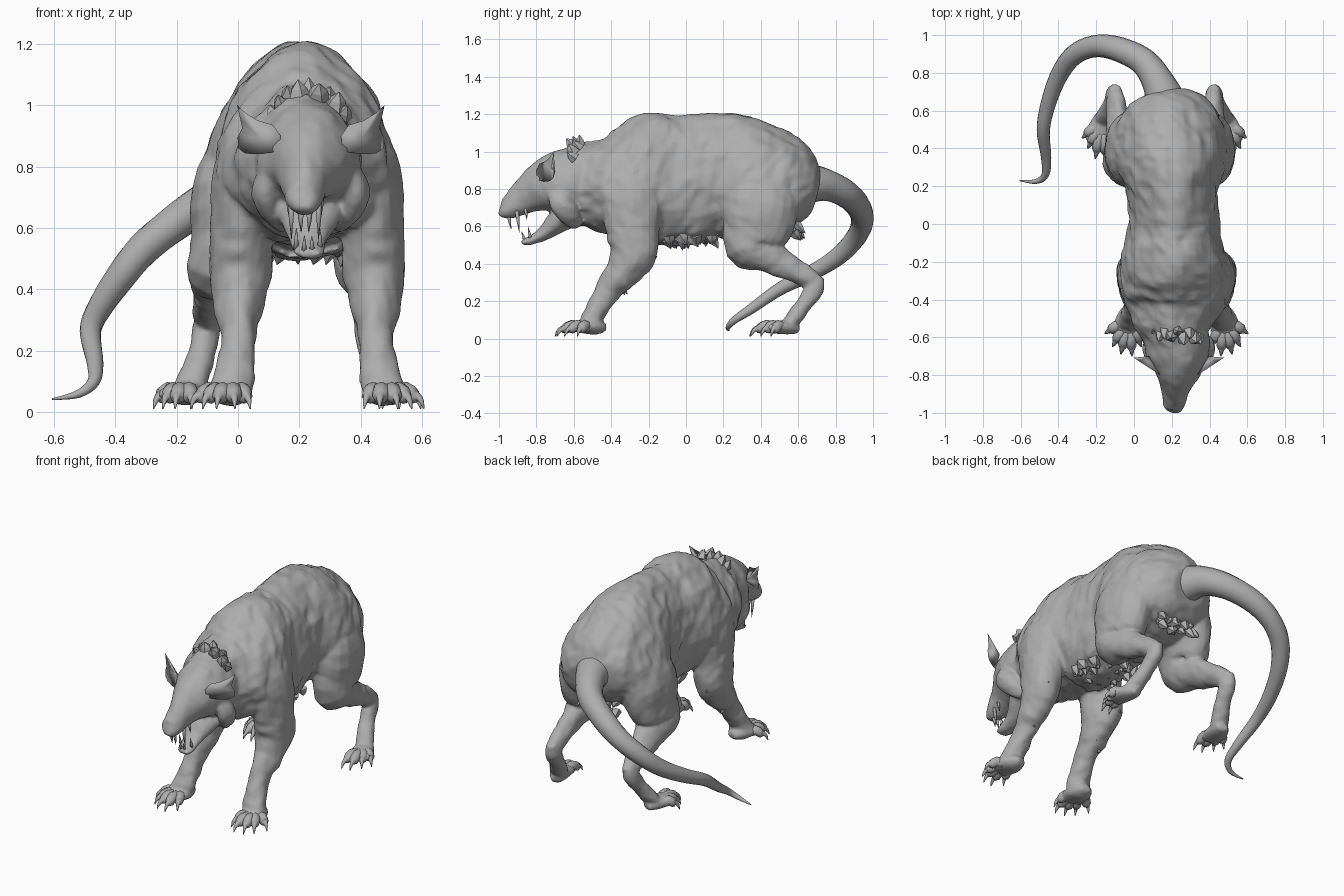
import bpy, bmesh, math, random
from mathutils import Vector, noise

random.seed(4)
X, Z = Vector((1, 0, 0)), Vector((0, 0, 1))
fur = bpy.data.materials.new("grey fur")
fur.diffuse_color = (0.42, 0.42, 0.42, 1)


def curve(pts, steps):
    """Catmull-Rom through rows of (x, y, z, half width, half depth)."""
    out = []
    for i in range(len(pts) - 1):
        p0, p1 = pts[max(i - 1, 0)], pts[i]
        p2, p3 = pts[i + 1], pts[min(i + 2, len(pts) - 1)]
        for s in range(steps):
            t = s / steps
            out.append([0.5 * (2 * b + (c - a) * t + (2 * a - 5 * b + 4 * c - d) * t * t
                               + (3 * b - a - 3 * c + d) * t ** 3)
                        for a, b, c, d in zip(p0, p1, p2, p3)])
    return out + [list(pts[-1])]


def tube(bm, pts, sides=16, steps=4, ref=X, egg=0.0, rough=0.0, mirror=None):
    """Closed loft of elliptical rings; mirror(z) gives the x of the mirror plane."""
    rows = curve(pts, steps)
    rings = []
    for i, r in enumerate(rows):
        c = Vector(r[:3])
        t = (Vector(rows[min(i + 1, len(rows) - 1)][:3])
             - Vector(rows[max(i - 1, 0)][:3])).normalized()
        side = (ref - t * ref.dot(t)).normalized()
        up = side.cross(t)
        ring = []
        for k in range(sides):
            w = math.tau * k / sides
            d = side * (max(r[3], .001) * math.cos(w) * (1 - egg * math.sin(w))) \
                + up * (max(r[4], .001) * math.sin(w))
            p = c + d
            if rough:
                p += d.normalized() * rough * (noise.noise(p * 8) + 0.8 * noise.noise(p * 22))
            if mirror:
                p.x = 2 * mirror(p.z) - p.x
            ring.append(bm.verts.new(p))
        rings.append(ring)
    faces = [bm.faces.new(rings[0]), bm.faces.new(rings[-1][::-1])]
    for a, b in zip(rings, rings[1:]):
        for k in range(sides):
            j = (k + 1) % sides
            faces.append(bm.faces.new((a[k], b[k], b[j], a[j])))
    bmesh.ops.recalc_face_normals(bm, faces=faces)


def spike(bm, base, tip, r, mirror=None, sides=5):
    """Tapered, slightly bulged spike for teeth and fur tufts."""
    b, t = Vector(base), Vector(tip)
    d = t - b
    ref = X if abs(d.normalized().x) < 0.8 else Z
    m = b + d * 0.5
    tube(bm, [(*b, r, r), (*m, r * .7, r * .7), (*t, .001, .001)], sides, 1, ref, mirror=mirror)


def finish(name, bm, smooth=True):
    me = bpy.data.meshes.new(name)
    bm.to_mesh(me)
    bm.free()
    me.materials.append(fur)
    for p in me.polygons:
        p.use_smooth = smooth
    ob = bpy.data.objects.new(name, me)
    bpy.context.collection.objects.link(ob)
    return ob


# mirror planes of the posed limbs; the hind one leans with height
def front(z): return .225
def hind(z): return .16 + .03 * min(max((z - .3) / .3, 0), 1)
def head(z): return .237


# --- skin: torso, skull and legs blended into one surface
skin = bmesh.new()
tube(skin, [(.22, -.70, .83, .13, .15), (.215, -.6, .83, .165, .21), (.21, -.5, .825, .22, .235),
            (.215, -.4, .82, .265, .265), (.215, -.3, .835, .285, .30), (.215, -.2, .855, .28, .345),
            (.215, -.1, .845, .255, .345), (.215, 0, .85, .24, .345), (.205, .15, .875, .238, .335),
            (.2, .3, .86, .285, .33), (.19, .45, .835, .29, .295), (.185, .57, .81, .255, .24),
            (.18, .65, .79, .205, .18), (.175, .69, .78, .12, .11)], 40, 5, egg=.14, rough=.018)
# skull and snout
tube(skin, [(.212, -.997, .69, .024, .026), (.214, -.97, .69, .052, .05), (.217, -.9, .73, .07, .08),
            (.225, -.84, .77, .09, .10), (.233, -.77, .81, .132, .135), (.233, -.70, .83, .165, .165),
            (.228, -.62, .84, .17, .18), (.22, -.55, .84, .17, .19)], 24, 4, egg=.14, rough=.008)
# lower jaw
tube(skin, [(.225, -.875, .515, .035, .014), (.23, -.84, .522, .056, .022), (.23, -.77, .555, .064, .036),
            (.235, -.68, .63, .10, .065), (.23, -.6, .69, .14, .10)], 16, 4, rough=.008)
# cheek folds hanging behind the mouth
for m in (None, head):
    tube(skin, [(.36, -.72, .80, .02, .03), (.385, -.67, .73, .045, .06),
                (.36, -.62, .66, .045, .06), (.32, -.58, .60, .02, .03)], 12, 4, rough=.01, mirror=m)
front_leg = [(.36, -.30, .92, .10, .14), (.415, -.29, .77, .115, .165), (.435, -.28, .6, .108, .145),
             (.445, -.28, .47, .102, .127), (.445, -.33, .37, .085, .10), (.445, -.40, .28, .063, .075),
             (.455, -.46, .18, .06, .064), (.465, -.505, .10, .07, .055), (.475, -.53, .05, .07, .035)]
front_paw = [(.46, -.43, .055, .03, .02), (.47, -.48, .065, .065, .045),
             (.485, -.56, .065, .08, .035), (.495, -.60, .055, .07, .02)]
thigh = [(.30, .42, .90, .11, .14), (.39, .40, .75, .13, .20), (.41, .375, .6, .122, .195),
         (.415, .35, .50, .105, .14), (.42, .45, .44, .08, .092), (.425, .56, .38, .055, .07),
         (.42, .67, .315, .042, .052), (.42, .72, .285, .025, .03)]
shin = [(.42, .71, .33, .03, .03), (.425, .69, .27, .045, .05), (.44, .635, .19, .045, .045),
        (.465, .58, .11, .05, .045), (.485, .54, .06, .055, .035)]
hind_paw = [(.47, .60, .045, .03, .02), (.485, .55, .06, .055, .038),
            (.51, .47, .06, .07, .033), (.52, .43, .05, .058, .02)]
for m in (None, front):
    tube(skin, front_leg, 20, 4, rough=.012, mirror=m)
    tube(skin, front_paw, 16, 3, mirror=m)
for m in (None, hind):
    tube(skin, thigh, 20, 4, rough=.012, mirror=m)
    tube(skin, shin, 14, 3, rough=.008, mirror=m)
    tube(skin, hind_paw, 16, 3, mirror=m)
body = finish("body", skin)
rm = body.modifiers.new("blend", 'REMESH')
rm.mode, rm.voxel_size, rm.use_smooth_shade = 'VOXEL', .011, True
sm = body.modifiers.new("soften", 'SMOOTH')
sm.factor, sm.iterations = .5, 2


# --- toes with hooked claws
def toes(name, root, tips, plane):
    for label, m in (("left", None), ("right", plane)):
        bm = bmesh.new()
        for tx, ty in tips:
            a, b = Vector((*root, .06)), Vector((tx, ty, .01))
            row = []
            for f, z, r in ((.3, .06, .03), (.55, .07, .03), (.75, .052, .026),
                            (.84, .052, .014), (.93, .038, .009), (1, .012, .002)):
                p = a.lerp(b, f)
                row.append((p.x, p.y, z, r, r))
            tube(bm, row, 8, 2, Z, mirror=m)
        finish(f"{label}_{name}_toes", bm)


toes("front", (.475, -.50), [(.41, -.65), (.46, -.70), (.52, -.69), (.565, -.65), (.605, -.58)], front)
toes("hind", (.49, .54), [(.47, .34), (.525, .345), (.565, .40), (.595, .455)], hind)

# --- tail sweeping round to one side
bm = bmesh.new()
path = [(.18, .56, .83, .13), (.165, .65, .83, .11), (.125, .755, .82, .085), (.05, .86, .77, .073),
        (-.08, .925, .70, .066), (-.2, .942, .62, .059), (-.31, .90, .53, .054), (-.39, .80, .43, .048),
        (-.45, .65, .34, .041), (-.48, .50, .265, .035), (-.465, .35, .16, .027), (-.47, .26, .10, .02),
        (-.52, .225, .06, .013), (-.605, .23, .043, .003)]
tube(bm, [(*p, p[3]) for p in path], 16, 5, Z)
finish("tail", bm)

# --- ears: pointed cups with a round lower lobe
outline = [(.34, .85), (.335, .90), (.36, .935), (.41, .95), (.45, .975), (.477, 1.0), (.468, .96),
           (.46, .925), (.475, .895), (.474, .86), (.45, .842), (.40, .84)]
for label, m in (("left", None), ("right", head)):
    bm = bmesh.new()
    rim = [bm.verts.new((x, -.80 + (x - .335) * .65, z)) for x, z in outline]
    inner, back = bm.verts.new((.405, -.725, .895)), bm.verts.new((.395, -.70, .89))
    for i, v in enumerate(rim):
        w = rim[(i + 1) % len(rim)]
        bm.faces.new((v, w, inner))
        bm.faces.new((w, v, back))
    if m:
        for v in bm.verts:
            v.co.x = 2 * m(0) - v.co.x
    bmesh.ops.recalc_face_normals(bm, faces=bm.faces)
    finish(f"{label}_ear", bm)

# --- teeth
bm = bmesh.new()
for m in (None, lambda z: .218):
    spike(bm, (.232, -.95, .665), (.230, -.935, .585), .012, m)
    spike(bm, (.262, -.905, .69), (.262, -.89, .565), .012, m)
    spike(bm, (.27, -.86, .70), (.27, -.85, .635), .010, m)
for m in (None, lambda z: .228):
    spike(bm, (.240, -.86, .52), (.240, -.88, .575), .010, m)
    spike(bm, (.266, -.83, .53), (.266, -.845, .60), .010, m)
finish("teeth", bm)

# --- matted fur tufts: neck ruff, belly fringe, rump
U = random.uniform
bm = bmesh.new()
for i in range(9):
    w = math.radians(42 + 96 * i / 8)
    b = Vector((.23 + .15 * math.cos(w), -.58 + U(-.025, .02), .83 + .20 * math.sin(w)))
    d = Vector((math.cos(w) * .02, U(-.05, .01), math.sin(w) * U(.04, .065)))
    spike(bm, b, b + d, U(.03, .04))
finish("neck_ruff", bm, False)

bm = bmesh.new()
for i in range(30):
    b = Vector((U(.08, .35), U(-.15, .15), .55))
    spike(bm, b, b + Vector((U(-.02, .02), U(.0, .05), U(-.08, -.04))), U(.03, .045))
finish("belly_fringe", bm, False)

bm = bmesh.new()
for i in range(14):
    b = Vector((U(.05, .30), U(.53, .59), U(.57, .64)))
    spike(bm, b, b + Vector((U(-.02, .02), U(.02, .06), U(-.07, -.02))), U(.02, .035))
finish("rump_tufts", bm, False)

# elbow tufts
bm = bmesh.new()
for m in (None, front):
    for i in range(5):
        b = Vector((U(.42, .47), -.19 - .04 * i, .48 - .05 * i))
        spike(bm, b, b + Vector((U(-.01, .02), U(.02, .04), U(-.05, -.04))), U(.016, .024), m)
finish("elbow_tufts", bm, False)
